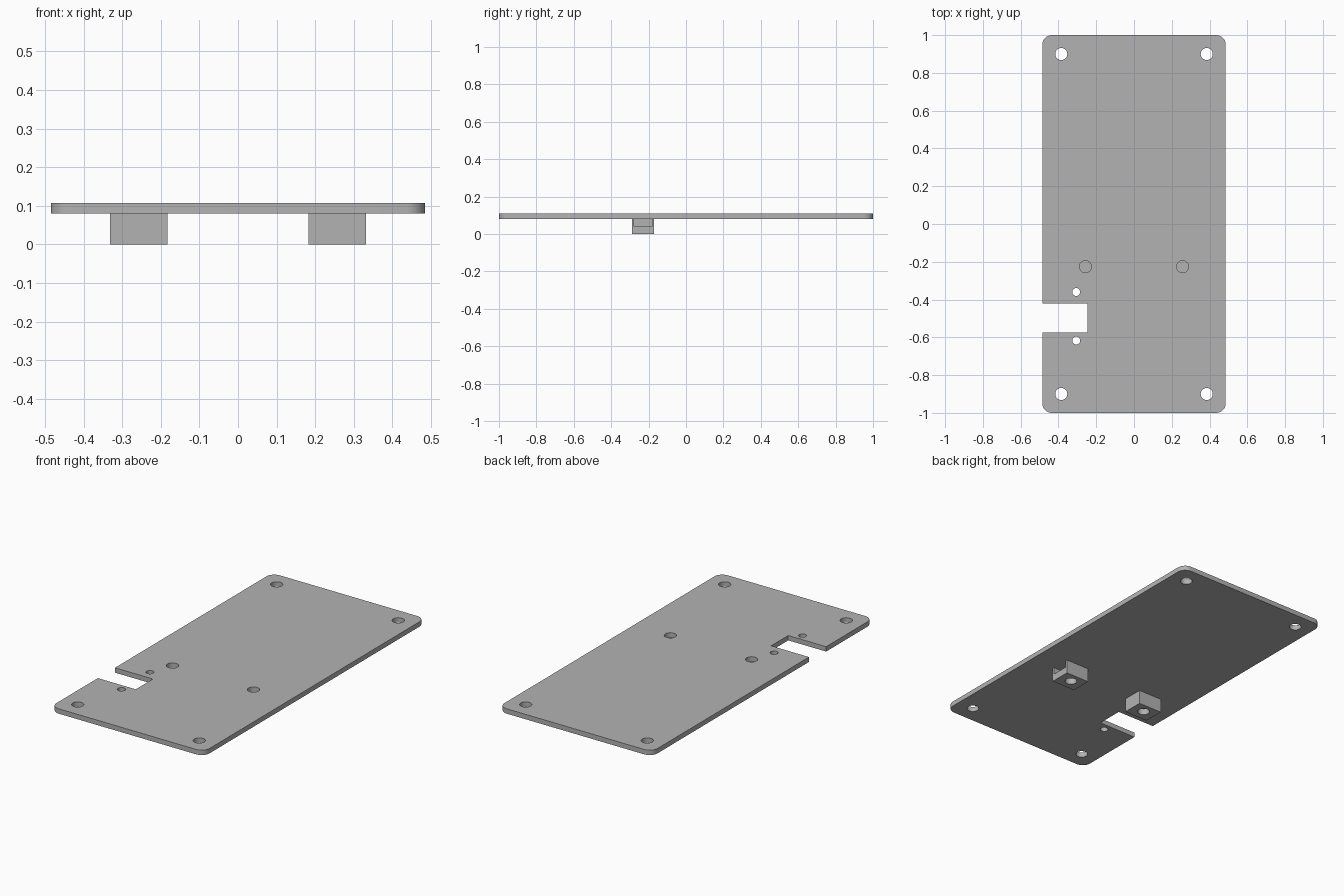
import bpy, bmesh, math
from mathutils import Vector

cube = bpy.data.objects.get("Cube")
if cube:
    bpy.data.objects.remove(cube, do_unlink=True)

HALF_X, HALF_Y, CORNER = 0.485, 1.0, 0.05
UNDER, TOP = 0.08, 0.108      # plate underside and top
BLOCK_Y, HOLE_X = -0.23, 0.257

grey = bpy.data.materials.new("plain_grey")
grey.use_nodes = True
colour = (0.45, 0.45, 0.45, 1)
grey.diffuse_color = colour
grey.node_tree.nodes["Principled BSDF"].inputs["Base Color"].default_value = colour


def make_object(name, bm):
    bmesh.ops.recalc_face_normals(bm, faces=bm.faces)
    mesh = bpy.data.meshes.new(name)
    bm.to_mesh(mesh)
    bm.free()
    mesh.materials.append(grey)
    obj = bpy.data.objects.new(name, mesh)
    bpy.context.collection.objects.link(obj)
    return obj


def box(name, low, high):
    bm = bmesh.new()
    bmesh.ops.create_cube(bm, size=1)
    low, high = Vector(low), Vector(high)
    for v in bm.verts:
        v.co = (low + high) / 2 + v.co * (high - low)
    return make_object(name, bm)


def rod(x, y, radius, low, high):
    bm = bmesh.new()
    bmesh.ops.create_cone(bm, cap_ends=True, segments=32, radius1=radius,
                          radius2=radius, depth=high - low)
    bmesh.ops.translate(bm, vec=(x, y, (low + high) / 2), verts=bm.verts)
    return make_object("hole_cutter", bm)


def cut(obj, cutters):
    for cutter in cutters:
        cutter.hide_render = True
        mod = obj.modifiers.new("cut", 'BOOLEAN')
        mod.operation, mod.solver, mod.object = 'DIFFERENCE', 'EXACT', cutter
    bpy.ops.object.select_all(action='DESELECT')
    bpy.context.view_layer.objects.active = obj
    obj.select_set(True)
    for mod in list(obj.modifiers):
        bpy.ops.object.modifier_apply(modifier=mod.name)
    for cutter in cutters:
        bpy.data.objects.remove(cutter, do_unlink=True)
    bpy.ops.object.shade_smooth_by_angle(angle=math.radians(30))


# Plate with rounded corners
bm = bmesh.new()
outline = []
for i, (sx, sy) in enumerate([(1, 1), (-1, 1), (-1, -1), (1, -1)]):
    for k in range(9):
        a = math.radians(90 * i + 90 * k / 8)
        outline.append(bm.verts.new((sx * (HALF_X - CORNER) + CORNER * math.cos(a),
                                     sy * (HALF_Y - CORNER) + CORNER * math.sin(a),
                                     UNDER)))
face = bm.faces.new(outline)
raised = bmesh.ops.extrude_face_region(bm, geom=[face])["geom"]
bmesh.ops.translate(bm, vec=(0, 0, TOP - UNDER),
                    verts=[g for g in raised if isinstance(g, bmesh.types.BMVert)])
plate = make_object("plate", bm)

# Corner holes, block holes, side notch and the two small holes beside it
cutters = [rod(sx * 0.385, sy * 0.9, 0.032, 0, 0.2) for sx in (1, -1) for sy in (1, -1)]
cutters += [rod(s * HOLE_X, -0.226, 0.032, 0, 0.2) for s in (1, -1)]
cutters += [rod(-0.306, y, 0.021, 0, 0.2) for y in (-0.36, -0.617)]
cutters.append(box("notch_cutter", (-0.6, -0.575, 0), (-0.245, -0.42, 0.2)))
cut(plate, cutters)

# Blocks under the plate: blind hole below, nut slot open on the outer side
for side, s in (("left", 1), ("right", -1)):
    def span(a, b):
        return sorted((s * a, s * b))
    x0, x1 = span(0.182, 0.332)
    block = box(side + "_block", (x0, BLOCK_Y - 0.06, 0), (x1, BLOCK_Y + 0.06, UNDER))
    x0, x1 = span(0.207, 0.4)
    slot = box("slot_cutter", (x0, BLOCK_Y - 0.049, 0.04), (x1, BLOCK_Y + 0.047, 0.1))
    cut(block, [slot, rod(s * HOLE_X, -0.226, 0.032, -0.1, 0.034)])
